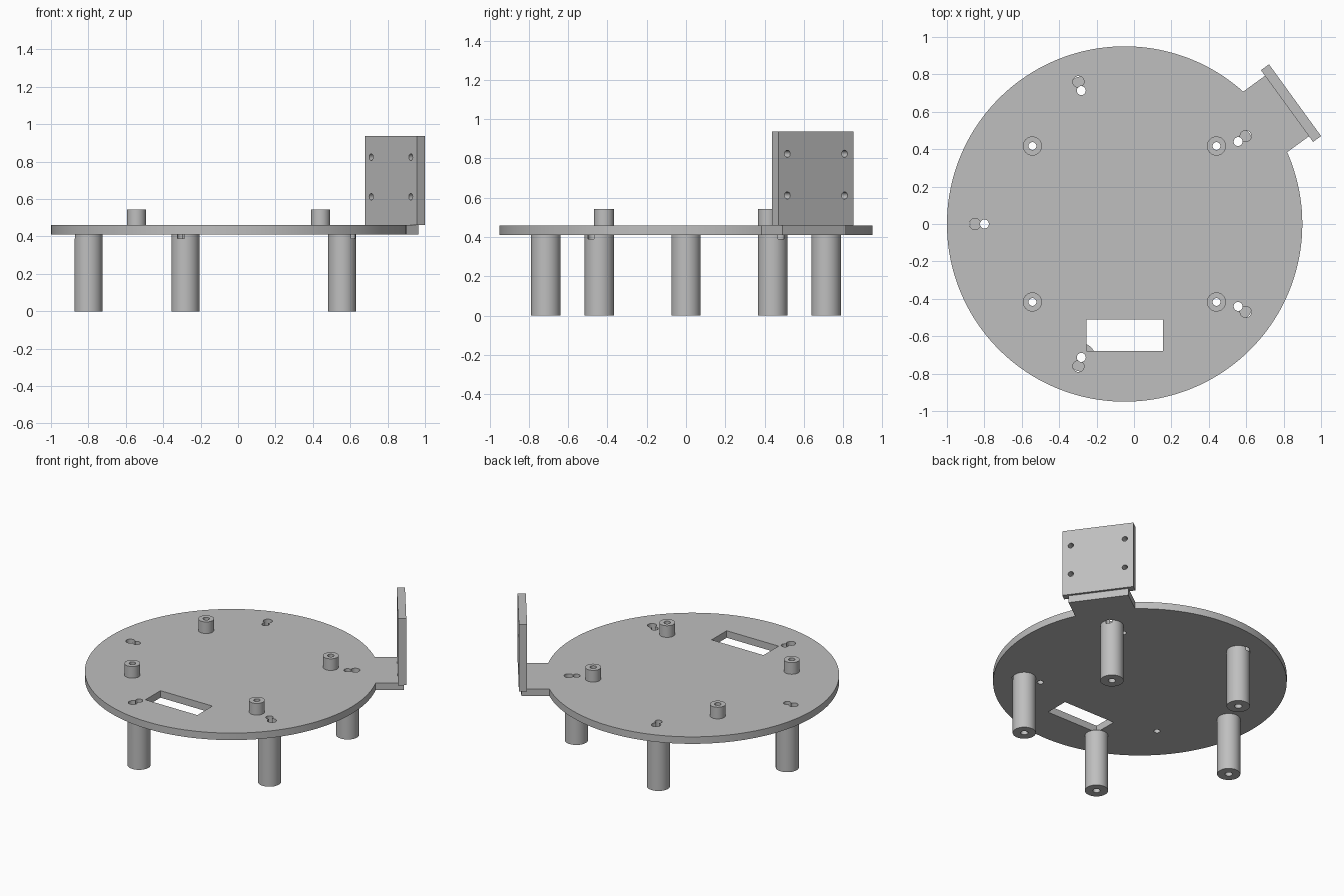
import bpy
from math import radians, cos, sin
from mathutils import Matrix, Vector

if "Cube" in bpy.data.objects:
    bpy.data.objects.remove(bpy.data.objects["Cube"])

GREY = (0.52, 0.52, 0.52, 1)
mat = bpy.data.materials.new("plain grey")
mat.use_nodes = True
mat.diffuse_color = GREY
mat.node_tree.nodes["Principled BSDF"].inputs["Base Color"].default_value = GREY

CX = -0.05                      # plate centre along x
BOTTOM, TOP = 0.41, 0.46        # plate faces
TAB_ANGLE = radians(36)


def polar(r, angle):
    return CX + r * cos(angle), r * sin(angle)


def finish(ob, name):
    ob.name = name
    ob.data.materials.clear()
    ob.data.materials.append(mat)
    return ob


def cylinder(name, x, y, r, z0, z1, sides=48):
    bpy.ops.mesh.primitive_cylinder_add(
        vertices=sides, radius=r, depth=z1 - z0, location=(x, y, (z0 + z1) / 2))
    return finish(bpy.context.object, name)


def box(name, lo, hi, matrix=Matrix()):
    lo, hi = Vector(lo), Vector(hi)
    bpy.ops.mesh.primitive_cube_add(size=1)
    ob = bpy.context.object
    ob.data.transform(matrix @ Matrix.Translation((lo + hi) / 2)
                      @ Matrix.Diagonal((*(hi - lo), 1)))
    return finish(ob, name)


def combine(ob, other, operation="DIFFERENCE"):
    """Apply a boolean and drop the helper object."""
    other.hide_render = True
    mod = ob.modifiers.new("boolean", "BOOLEAN")
    mod.operation, mod.object, mod.solver = operation, other, "EXACT"
    bpy.context.view_layer.objects.active = ob
    bpy.ops.object.modifier_apply(modifier=mod.name)
    bpy.data.objects.remove(other)


def smooth(ob):
    bpy.ops.object.select_all(action="DESELECT")
    ob.select_set(True)
    bpy.context.view_layer.objects.active = ob
    bpy.ops.object.shade_smooth_by_angle(angle=radians(30))


# Frame whose x axis points outward along the tab
tab_frame = Matrix.Translation((CX, 0, 0)) @ Matrix.Rotation(TAB_ANGLE, 4, "Z")

# Round plate with tab and rectangular slot
plate = cylinder("round_plate", CX, 0, 0.95, BOTTOM, TOP, 160)
combine(plate, box("tab", (0.7, -0.2, BOTTOM), (1.11, 0.2, TOP), tab_frame), "UNION")
combine(plate, box("slot", (-0.255, -0.68, 0.3), (0.155, -0.51, 0.6)))

# Five legs with screw holes and locating-pin holes
for i in range(5):
    angle = TAB_ANGLE + radians(72) * i
    x, y = polar(0.75, angle)
    px, py = polar(0.8, angle)
    leg = cylinder(f"leg_{i + 1}", x, y, 0.075, 0, BOTTOM)
    for part in (leg, plate):
        combine(part, cylinder("screw_hole", x, y, 0.024, -0.1, 0.6, 24))
        combine(part, cylinder("pin_hole", px, py, 0.03, 0.39, 0.6, 24))
    smooth(leg)

# Four hollow standoffs on the plate
for side, x in (("right", -0.543), ("left", 0.441)):
    for end, y in (("front", -0.417), ("back", 0.417)):
        standoff = cylinder(f"standoff_{end}_{side}", x, y, 0.051, TOP, 0.543)
        for part in (standoff, plate):
            combine(part, cylinder("bore", x, y, 0.021, 0.3, 0.7, 24))
        smooth(standoff)
smooth(plate)

# Upright mounting panel with four screw holes
panel = box("mounting_panel", (1.073, -0.237, TOP), (1.126, 0.237, 0.938), tab_frame)
for t in (-0.18, 0.18):
    for z in (0.612, 0.824):
        hole = cylinder("panel_hole", 0, 0, 0.018, -0.1, 0.1, 24)
        hole.data.transform(tab_frame @ Matrix.Translation((1.1, t, z))
                            @ Matrix.Rotation(radians(90), 4, "Y"))
        combine(panel, hole)
smooth(panel)
